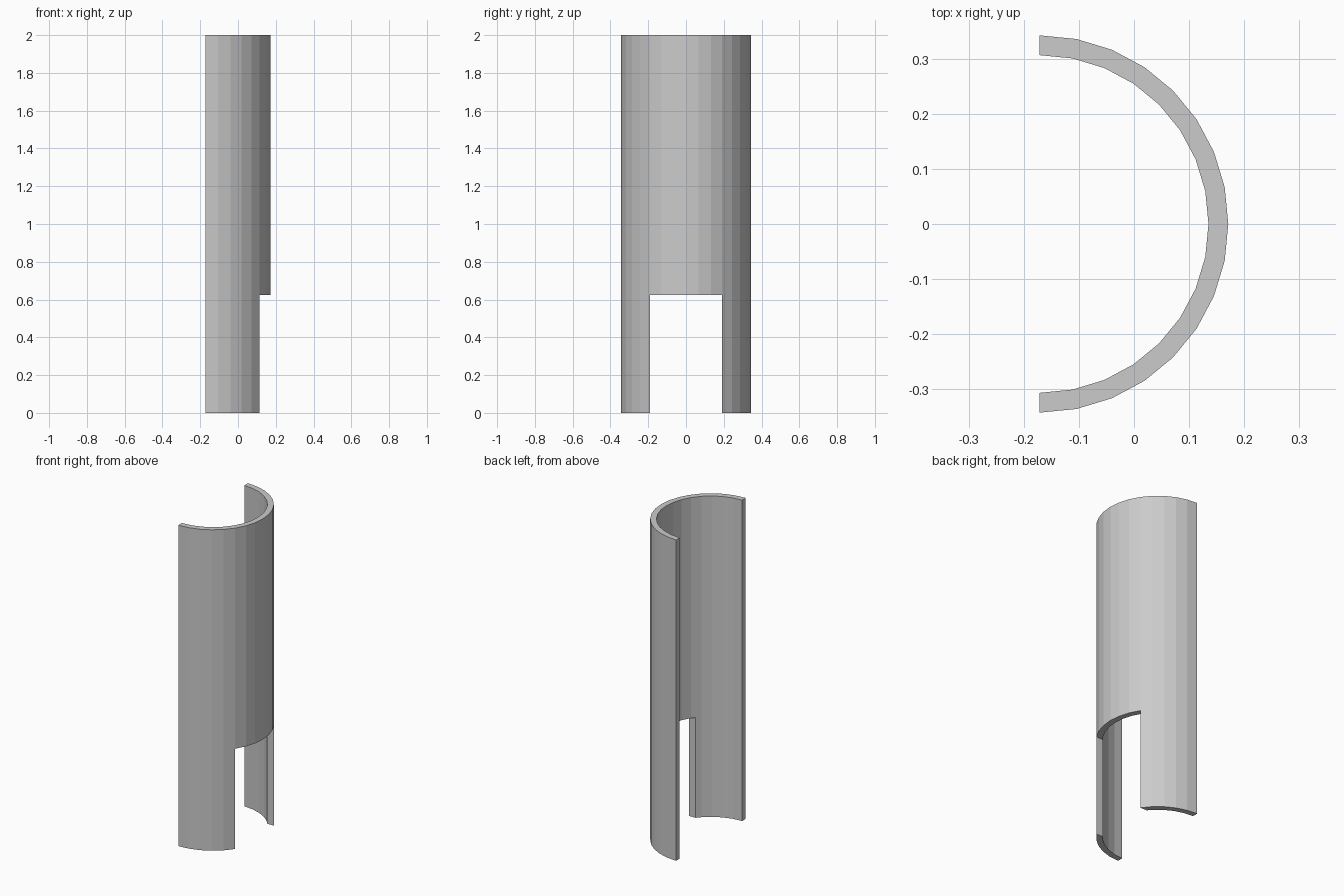
import bpy, bmesh
from math import cos, sin, pi

if "Cube" in bpy.data.objects:
    bpy.data.objects.remove(bpy.data.objects["Cube"])

R_OUT, R_IN, HEIGHT, SEGS = 0.343, 0.307, 2.0, 16
AXIS_X = -R_OUT / 2            # half-pipe axis lies on the open side
NOTCH_HALF, NOTCH_TOP = 0.191, 0.625


def new_object(name, bm):
    bmesh.ops.recalc_face_normals(bm, faces=bm.faces)
    mesh = bpy.data.meshes.new(name)
    bm.to_mesh(mesh)
    bm.free()
    obj = bpy.data.objects.new(name, mesh)
    bpy.context.collection.objects.link(obj)
    return obj


def arc(radius):
    angles = [-pi / 2 + pi * i / SEGS for i in range(SEGS + 1)]
    return [(AXIS_X + radius * cos(a), radius * sin(a), 0) for a in angles]


# Half-pipe shell: C-shaped cross-section extruded upward
bm = bmesh.new()
outline = arc(R_OUT) + arc(R_IN)[::-1]
base = bm.faces.new([bm.verts.new(p) for p in outline])
ext = bmesh.ops.extrude_face_region(bm, geom=[base], use_keep_orig=True)
top = [v for v in ext["geom"] if isinstance(v, bmesh.types.BMVert)]
bmesh.ops.translate(bm, verts=top, vec=(0, 0, HEIGHT))
shell = new_object("half_pipe_shell", bm)

# Box that cuts the doorway notch at the foot
bm = bmesh.new()
bmesh.ops.create_cube(bm, size=1)
bmesh.ops.scale(bm, verts=bm.verts, vec=(0.4, 2 * NOTCH_HALF, 2 * NOTCH_TOP))
bmesh.ops.translate(bm, verts=bm.verts, vec=(0.15, 0, 0))
cutter = new_object("notch_cutter", bm)
cutter.hide_render = True

mod = shell.modifiers.new("notch", 'BOOLEAN')
mod.operation = 'DIFFERENCE'
mod.solver = 'EXACT'
mod.object = cutter

# Bake the cut and drop the helper
bpy.context.view_layer.objects.active = shell
bpy.ops.object.modifier_apply(modifier=mod.name)
bpy.data.objects.remove(cutter)
